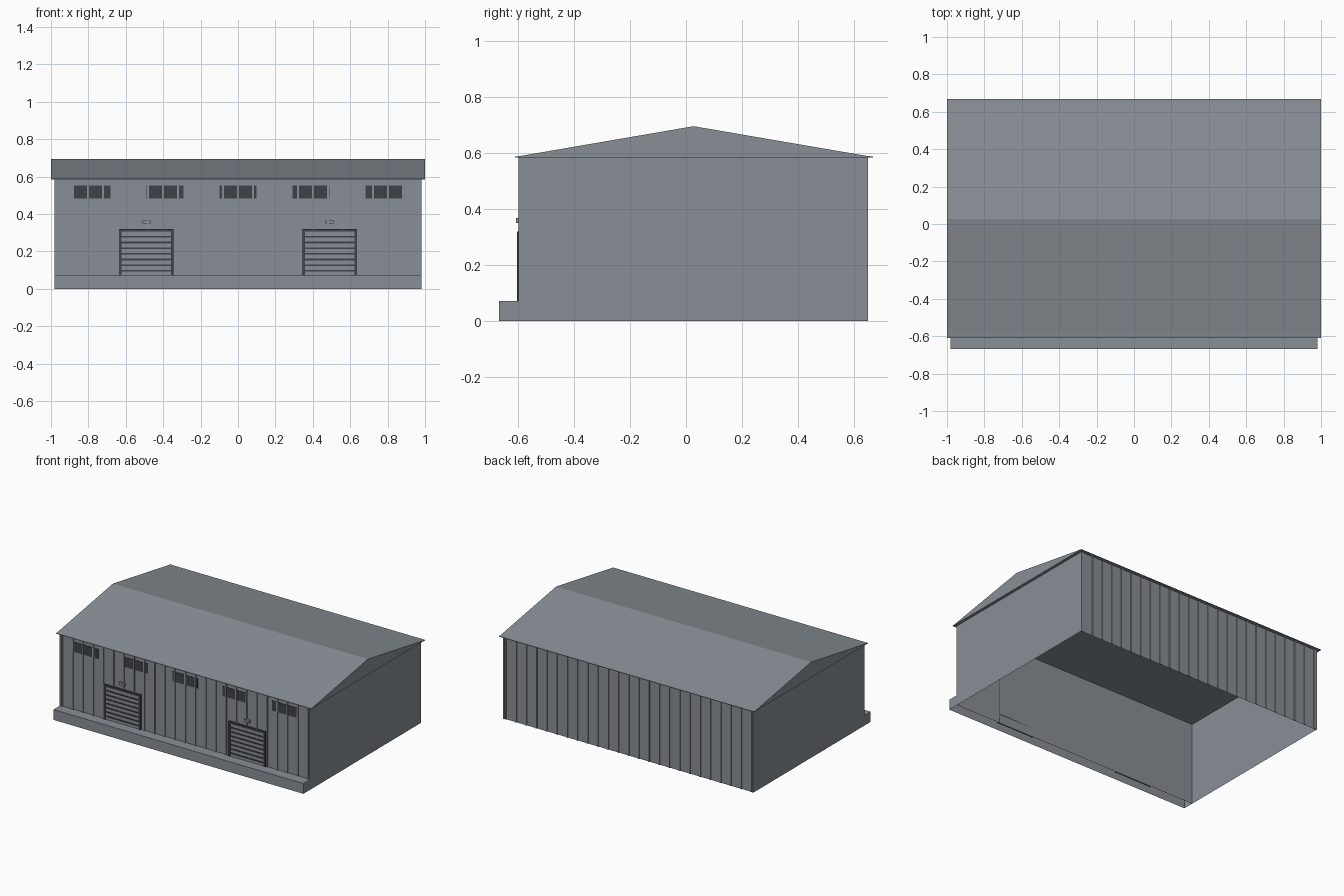
import bpy, bmesh

cube = bpy.data.objects.get("Cube")
if cube:
    bpy.data.objects.remove(cube, do_unlink=True)


def make_material(name, rgb):
    mat = bpy.data.materials.new(name)
    mat.use_nodes = True
    color = (*rgb, 1)
    mat.diffuse_color = color
    mat.node_tree.nodes["Principled BSDF"].inputs["Base Color"].default_value = color
    return mat


GREY = make_material("steel grey", (0.25, 0.275, 0.305))
DARK = make_material("dark grey", (0.048, 0.055, 0.065))


def finish(name, bm, mat):
    bmesh.ops.recalc_face_normals(bm, faces=bm.faces)
    mesh = bpy.data.meshes.new(name)
    bm.to_mesh(mesh)
    bm.free()
    mesh.materials.append(mat)
    obj = bpy.data.objects.new(name, mesh)
    bpy.context.collection.objects.link(obj)
    return obj


def add_box(bm, x, y, z, skip=()):
    """Box between pairs of limits; skip leaves out 'top' or 'bottom'."""
    verts = bmesh.ops.create_cube(bm, size=1)["verts"]
    for v in verts:
        v.co = [lim[0] if c < 0 else lim[1] for c, lim in zip(v.co, (x, y, z))]
    faces = {f for v in verts for f in v.link_faces}
    for side, level in (("bottom", z[0]), ("top", z[1])):
        if side in skip:
            drop = [f for f in faces if f.is_valid
                    and all(abs(v.co.z - level) < 1e-5 for v in f.verts)]
            bmesh.ops.delete(bm, geom=drop, context="FACES_ONLY")


def box_object(name, mat, boxes, skip=()):
    bm = bmesh.new()
    for b in boxes:
        add_box(bm, *b, skip=skip)
    return finish(name, bm, mat)


HALF, FRONT, BACK = 0.98, -0.59, 0.642
EAVE, LEDGE = 0.584, 0.073

# Open-bottomed walls and loading ledge
box_object("walls", GREY, [((-HALF, HALF), (FRONT, BACK), (0, EAVE))], ("top", "bottom"))
box_object("loading_ledge", GREY, [((-HALF, HALF), (-0.667, FRONT), (0, LEDGE))], ("bottom",))

# Gabled roof with thin eave lips
profile = [(-0.61, EAVE), (-0.61, 0.587), (-0.59, 0.589), (0.027, 0.695),
           (0.645, 0.589), (0.667, 0.587), (0.667, EAVE)]
bm = bmesh.new()
end = bm.faces.new([bm.verts.new((-1, y, z)) for y, z in profile])
grown = bmesh.ops.extrude_face_region(bm, geom=[end], use_keep_orig=True)["geom"]
bmesh.ops.translate(bm, vec=(2, 0, 0),
                    verts=[g for g in grown if isinstance(g, bmesh.types.BMVert)])
finish("roof", bm, GREY)

# Cladding ribs, interrupted at the doors
DOORS, DOOR_W, DOOR_TOP = (-0.49, 0.49), 0.145, 0.32
rib_xs = [k * 0.0802 for k in range(-12, 13)] + [-0.975, 0.975]
front_ribs, back_ribs = [], []
for x in rib_xs:
    span = (x - 0.005, x + 0.005)
    at_door = any(abs(x - d) < DOOR_W for d in DOORS)
    front_ribs.append((span, (FRONT - 0.007, FRONT), (DOOR_TOP if at_door else LEDGE, EAVE)))
    back_ribs.append((span, (BACK, BACK + 0.006), (0, EAVE)))
box_object("front_ribs", GREY, front_ribs)
box_object("back_ribs", GREY, back_ribs)

# High windows set between the ribs
box_object("windows", DARK, [((c - 0.098, c + 0.098), (FRONT - 0.003, FRONT), (0.482, 0.552))
                             for c in (-0.78, -0.39, 0, 0.39, 0.78)])

# Roller doors with dark frame and slat joints, and a lamp above each
for side, d in zip(("right", "left"), DOORS):
    inner = DOOR_W - 0.012
    box_object(side + "_door_panel", GREY,
               [((d - inner, d + inner), (FRONT - 0.006, FRONT), (0, DOOR_TOP - 0.01))])
    bars = [((d - DOOR_W, d + DOOR_W), (-0.602, FRONT), (DOOR_TOP - 0.014, DOOR_TOP))]
    for a, b in ((-DOOR_W, -inner), (inner, DOOR_W)):
        bars.append(((d + a, d + b), (-0.602, FRONT), (0, DOOR_TOP)))
    box_object(side + "_door_frame", DARK, bars)
    joints = [((d - inner, d + inner), (-0.6, FRONT), (z - 0.0045, z + 0.0045))
              for z in [0.005 + 0.0303 * i for i in range(10)]]
    box_object(side + "_door_joints", DARK, joints)
    box_object(side + "_door_lamp", GREY,
               [((d - 0.021, d + 0.021), (-0.605, FRONT), (0.35, 0.368))])
